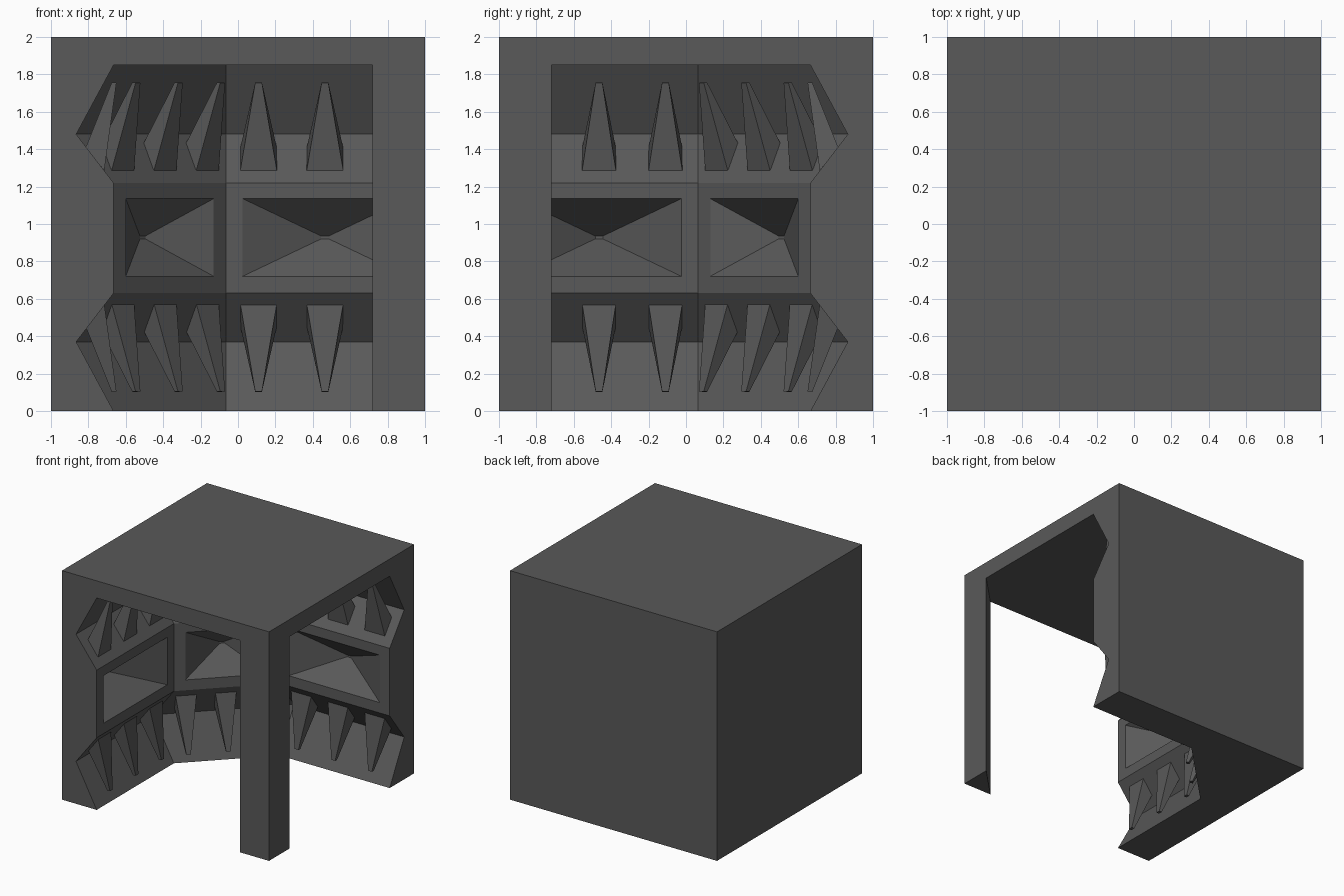
import bpy, bmesh, math
from mathutils import Matrix

if "Cube" in bpy.data.objects:
    bpy.data.objects.remove(bpy.data.objects["Cube"])

# Dark grey stone
dark = bpy.data.materials.new("dark_grey")
dark.diffuse_color = (0.1, 0.1, 0.1, 1)
dark.use_nodes = True
dark.node_tree.nodes["Principled BSDF"].inputs["Base Color"].default_value = dark.diffuse_color


def make(name, rings, matrix=None):
    """Closed solid lofted through rings of points."""
    bm = bmesh.new()
    loops = [[bm.verts.new(p) for p in r] for r in rings]
    n = len(loops[0])
    for a, b in zip(loops, loops[1:]):
        for i in range(n):
            j = (i + 1) % n
            bm.faces.new((a[i], a[j], b[j], b[i]))
    bm.faces.new(loops[0])
    bm.faces.new(loops[-1])
    if matrix:
        bm.transform(matrix)
    bmesh.ops.recalc_face_normals(bm, faces=bm.faces)
    me = bpy.data.meshes.new(name)
    bm.to_mesh(me)
    bm.free()
    me.materials.append(dark)
    ob = bpy.data.objects.new(name, me)
    bpy.context.collection.objects.link(ob)
    return ob


def cut(target, cutter):
    cutter.hide_render = True
    mod = target.modifiers.new("cut", "BOOLEAN")
    mod.operation = "DIFFERENCE"
    mod.solver = "EXACT"
    mod.object = cutter
    bpy.context.view_layer.objects.active = target
    bpy.ops.object.modifier_apply(modifier=mod.name)
    bpy.data.objects.remove(cutter)


def rect(w, h, n, zc):
    """Rectangle parallel to the wall, n deep into it."""
    return [(sx * w / 2, n, zc + sz * h / 2)
            for sx, sz in ((-1, -1), (1, -1), (1, 1), (-1, 1))]


# Outer block
block = make("block", [[(-1, -1, z), (1, -1, z), (1, 1, z), (-1, 1, z)] for z in (0, 2)])

# Grooved cavity: wall profile (z, offset) swept round a chamfered corner,
# leaving a triangular corner post
profile = [(-0.1, 0.665), (0, 0.665), (0.37, 0.865), (0.63, 0.665),
           (1.22, 0.665), (1.48, 0.865), (1.85, 0.665)]
cavity = make("cavity_cutter", [
    [(-d, -1.2, z), (-d, 0.065, z), (-0.065, d, z), (1.2, d, z),
     (1.2, -0.52, z), (0.52, -1.2, z)] for z, d in profile])
cut(block, cavity)

# name, wall centre, angle, pocket width, pocket depth, tooth spacing,
# tooth width, tooth base depth (front, back), tip depth
walls = [
    ("back", (0.465, 0.665), 0, 0.88, 0.205, 0.355, 0.195, (0.05, 0.15), -0.005),
    ("corner", (-0.365, 0.365), 45, 0.665, 0.205, 0.32, 0.17, (0.034, 0.13), -0.07),
    ("left", (-0.665, -0.465), 90, 0.88, 0.3, 0.355, 0.18, (0.05, 0.15), -0.005),
]
for name, (cx, cy), ang, pw, depth, gap, tw, (nf, nb), tip in walls:
    frame = Matrix.Translation((cx, cy, 0)) @ Matrix.Rotation(math.radians(ang), 4, "Z")

    # Inverted pyramid pocket (rim extended slightly past the wall)
    ph, zc = 0.415, 0.928
    e = 0.02 / depth
    cut(block, make("pocket_cutter", [
        rect(pw + (pw - 0.04) * e, ph + (ph - 0.015) * e, -0.02, zc),
        rect(0.04, 0.015, depth, zc)], frame))

    # Tapered teeth: upper row points up, lower row is its mirror image
    for row in ("upper", "lower"):
        def h(z):
            return z if row == "upper" else 1.86 - z
        for i in (-1, 0, 1):
            u, w, t = i * gap, tw / 2, 0.018
            make(f"{name}_{row}_tooth_{i + 2}", [
                [(u - w, nf, h(1.287)), (u + w, nf, h(1.287)),
                 (u + w, nb, h(1.407)), (u - w, nb, h(1.407))],
                [(u - t, tip - 0.01, h(1.755)), (u + t, tip - 0.01, h(1.755)),
                 (u + t, tip + 0.015, h(1.757)), (u - t, tip + 0.015, h(1.757))],
            ], frame)
